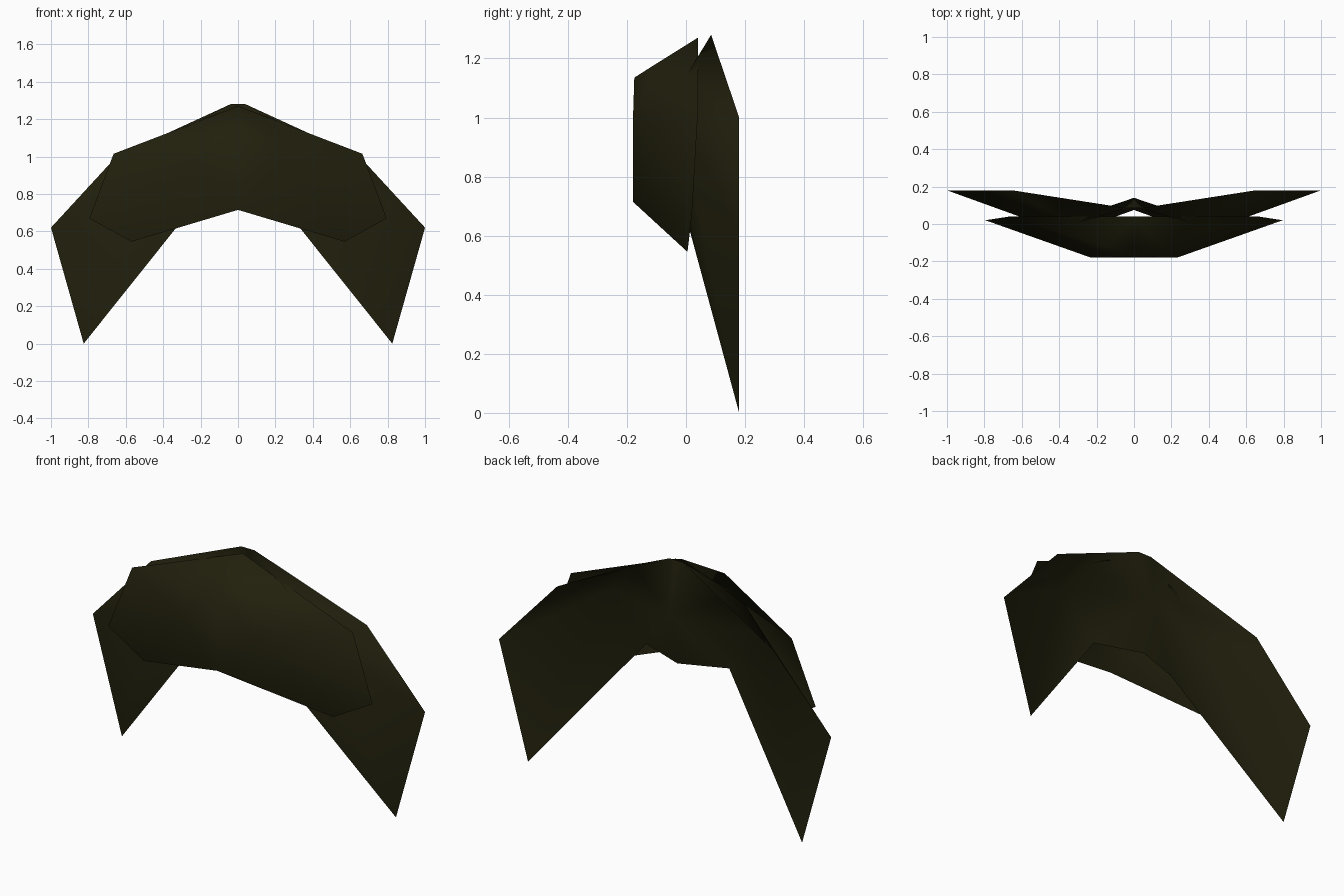
import bpy

if "Cube" in bpy.data.objects:
    bpy.data.objects.remove(bpy.data.objects["Cube"])

mat = bpy.data.materials.new("dark olive")
mat.diffuse_color = (0.0155, 0.0145, 0.004, 1)
mat.use_nodes = True
mat.node_tree.nodes["Principled BSDF"].inputs["Base Color"].default_value = mat.diffuse_color


def half_shell(name, points, faces):
    """Build the right half from named corners, then mirror it across x = 0."""
    keys = list(points)
    mesh = bpy.data.meshes.new(name)
    mesh.from_pydata([points[k] for k in keys], [],
                     [[keys.index(k) for k in f.split()] for f in faces])
    mesh.materials.append(mat)
    obj = bpy.data.objects.new(name, mesh)
    bpy.context.collection.objects.link(obj)
    bpy.context.view_layer.objects.active = obj
    obj.select_set(True)
    mirror = obj.modifiers.new("mirror", 'MIRROR')
    mirror.use_axis[0] = True
    mirror.use_clip = True
    bpy.ops.object.modifier_apply(modifier=mirror.name)
    bpy.ops.object.shade_smooth()
    obj.select_set(False)
    return obj


# front plate: bulging visor-like sheet, open at the back
half_shell("front_plate", {
    "top": (0, 0.04, 1.27), "brow": (0, -0.175, 1.135), "chin": (0, -0.18, 0.715),
    "crest": (0.15, -0.12, 1.17), "bulge": (0.23, -0.18, 0.98),
    "corner": (0.665, 0.04, 1.015), "side": (0.795, 0.02, 0.67), "low": (0.57, 0.005, 0.545),
}, [
    "top brow crest", "top crest corner", "brow bulge crest", "crest bulge corner",
    "brow chin bulge", "chin low bulge", "bulge low side", "bulge side corner",
])

# rear wings: one sheet, dished forward at the cheeks, with drooping tips
half_shell("rear_wings", {
    "ridge": (0, 0.085, 1.28), "apex": (0.04, 0.085, 1.28), "hump": (0, 0.14, 1.0),
    "base": (0, 0.075, 0.715), "inner": (0.25, -0.015, 0.72),
    "shoulder": (0.65, 0.18, 1.0), "elbow": (1.0, 0.18, 0.62), "tip": (0.825, 0.18, 0),
    "dish_top": (0.32, -0.003, 1.135), "dish": (0.46, -0.015, 0.96),
}, [
    "ridge apex hump", "apex dish_top hump", "hump dish_top dish", "hump dish inner",
    "hump inner base", "apex shoulder dish_top", "dish_top shoulder dish",
    "shoulder elbow dish", "dish elbow tip", "dish tip inner",
])
